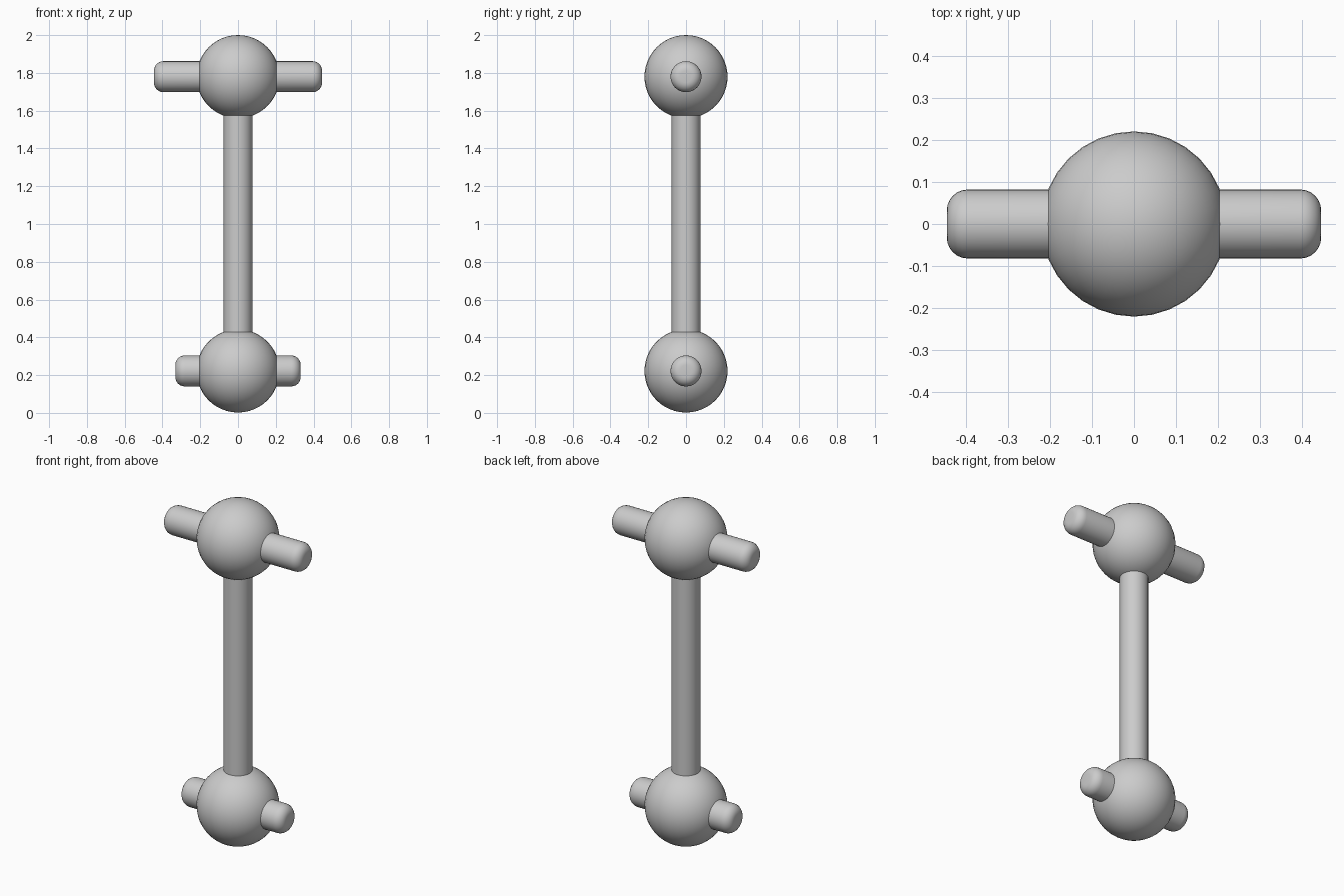
import bpy
import bmesh
import math
from mathutils import Matrix

default_cube = bpy.data.objects.get("Cube")
if default_cube:
    bpy.data.objects.remove(default_cube, do_unlink=True)

BALL_RADIUS = 0.22
SHAFT_RADIUS = 0.076
PIN_RADIUS = 0.082
PIN_ROUNDING = 0.05
LOW_Z, HIGH_Z = 0.222, 1.78

steel = bpy.data.materials.new("grey steel")
steel.use_nodes = True
GREY = (0.6, 0.6, 0.6, 1)
steel.diffuse_color = GREY
steel.node_tree.nodes["Principled BSDF"].inputs["Base Color"].default_value = GREY


def finish(name, bm, location):
    mesh = bpy.data.meshes.new(name)
    bm.to_mesh(mesh)
    bm.free()
    mesh.materials.append(steel)
    obj = bpy.data.objects.new(name, mesh)
    obj.location = location
    bpy.context.collection.objects.link(obj)
    bpy.ops.object.select_all(action='DESELECT')
    obj.select_set(True)
    bpy.context.view_layer.objects.active = obj
    bpy.ops.object.shade_smooth_by_angle(angle=math.radians(35))
    return obj


def ball(name, z):
    bm = bmesh.new()
    bmesh.ops.create_uvsphere(bm, u_segments=32, v_segments=24, radius=BALL_RADIUS)
    finish(name, bm, (0, 0, z))


def rod(name, radius, length, z, rounding=0, sideways=False):
    bm = bmesh.new()
    bmesh.ops.create_cone(bm, cap_ends=True, segments=32, radius1=radius,
                          radius2=radius, depth=length)
    if rounding:
        rims = [e for e in bm.edges if abs(e.verts[0].co.z - e.verts[1].co.z) < 1e-5]
        bmesh.ops.bevel(bm, geom=rims, offset=rounding, segments=6,
                        profile=0.5, affect='EDGES')
    if sideways:
        bm.transform(Matrix.Rotation(math.pi / 2, 4, 'Y'))
    finish(name, bm, (0, 0, z))


# Ball at each end, each crossed by a rounded pin
for end, z, half_length in (("lower", LOW_Z, 0.332), ("upper", HIGH_Z, 0.445)):
    ball(end + "_ball", z)
    rod(end + "_cross_pin", PIN_RADIUS, 2 * half_length, z, PIN_ROUNDING, True)

# Shaft joining the balls
rod("shaft", SHAFT_RADIUS, HIGH_Z - LOW_Z, (LOW_Z + HIGH_Z) / 2)
